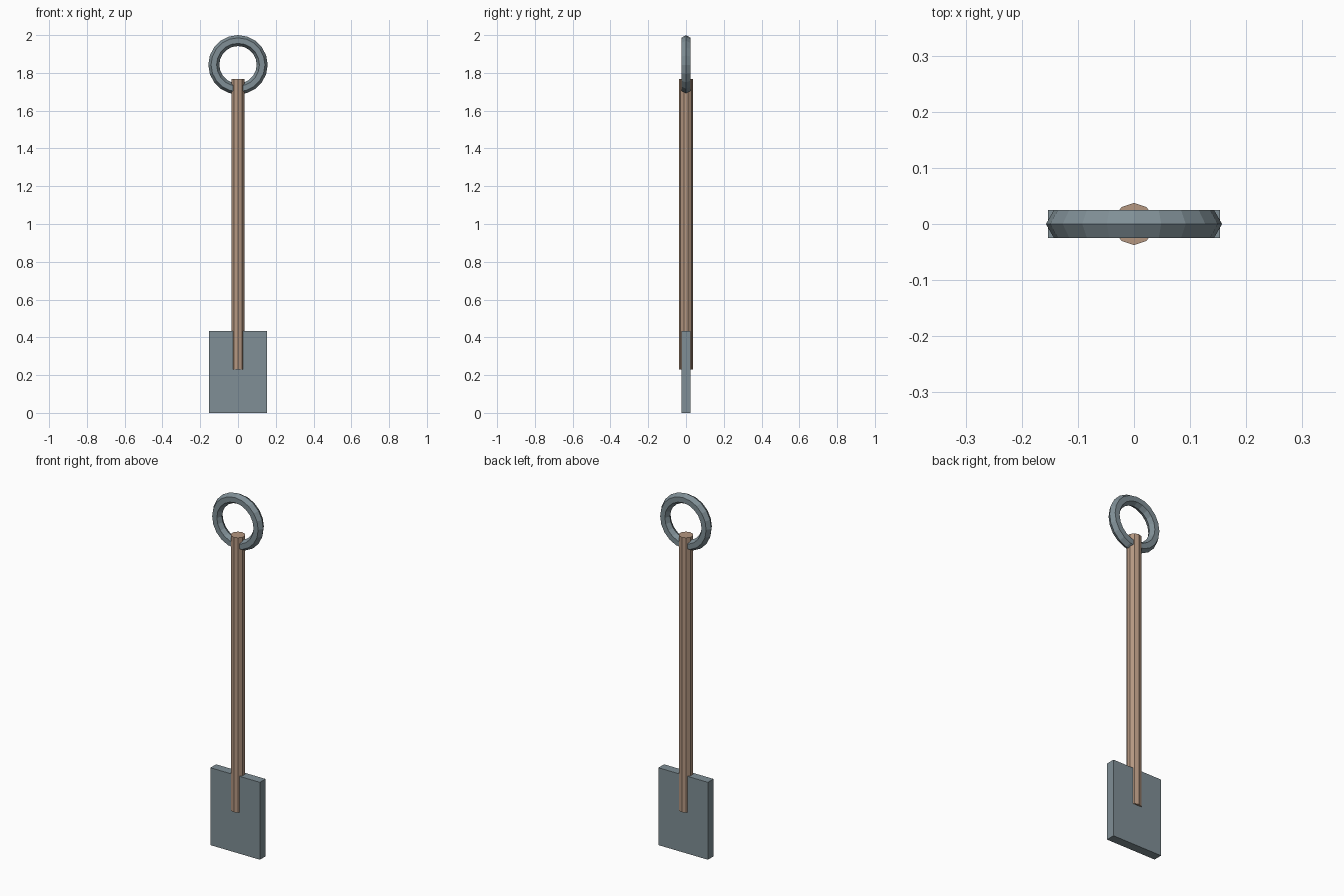
import bpy, bmesh, math
from mathutils import Matrix

if "Cube" in bpy.data.objects:
    bpy.data.objects.remove(bpy.data.objects["Cube"])


def material(name, colour):
    m = bpy.data.materials.new(name)
    m.diffuse_color = (*colour, 1)
    m.use_nodes = True
    m.node_tree.nodes["Principled BSDF"].inputs["Base Color"].default_value = m.diffuse_color
    return m


steel = material("grey steel", (0.215, 0.275, 0.305))
wood = material("light wood", (0.46, 0.31, 0.22))


def add_object(name, bm, mat):
    bmesh.ops.recalc_face_normals(bm, faces=bm.faces)
    mesh = bpy.data.meshes.new(name)
    bm.to_mesh(mesh)
    bm.free()
    mesh.materials.append(mat)
    ob = bpy.data.objects.new(name, mesh)
    bpy.context.collection.objects.link(ob)
    return ob


# Flat rectangular blade
bm = bmesh.new()
bmesh.ops.create_cube(bm, size=1, matrix=Matrix.Translation((0, 0, 0.2165))
                      @ Matrix.Diagonal((0.306, 0.05, 0.433, 1)))
add_object("blade", bm, steel)

# Ten-sided shaft, running down into the blade and up through the ring
bottom, top = 0.23, 1.768
bm = bmesh.new()
bmesh.ops.create_cone(bm, cap_ends=True, segments=10, radius1=0.0375, radius2=0.0375,
                      depth=top - bottom,
                      matrix=Matrix.Translation((0, 0, (top + bottom) / 2)))
add_object("shaft", bm, wood)

# Ring handle with a hexagonal section, standing in the xz plane
major, minor, around, sides = 0.128, 0.029, 20, 6
bm = bmesh.new()
loops = []
for i in range(around):
    a = math.tau * i / around
    loop = []
    for j in range(sides):
        b = math.tau * j / sides
        r = major + minor * math.cos(b)
        loop.append(bm.verts.new((r * math.sin(a), minor * math.sin(b),
                                  1.843 + r * math.cos(a))))
    loops.append(loop)
for i in range(around):
    p, q = loops[i], loops[(i + 1) % around]
    for j in range(sides):
        k = (j + 1) % sides
        bm.faces.new((p[j], p[k], q[k], q[j]))
add_object("ring_handle", bm, steel)
